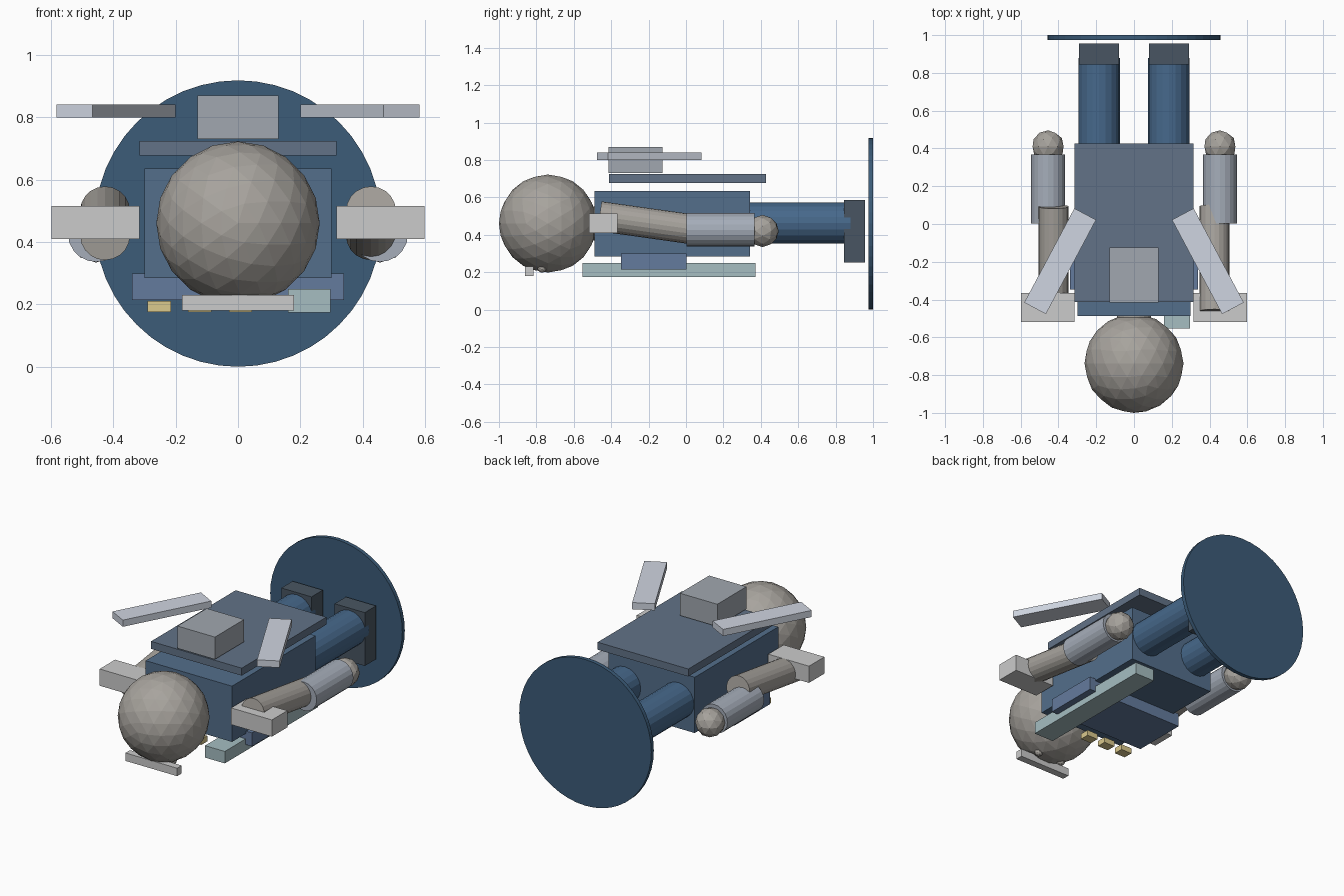
import bpy
from math import radians, pi
from mathutils import Matrix

if "Cube" in bpy.data.objects:
    bpy.data.objects.remove(bpy.data.objects["Cube"])


def mat(name, r, g, b):
    m = bpy.data.materials.new(name)
    m.diffuse_color = (*[(c / 255) ** 2.2 for c in (r, g, b)], 1)
    m.use_nodes = True
    m.node_tree.nodes["Principled BSDF"].inputs["Base Color"].default_value = m.diffuse_color
    return m


NAVY = mat("navy", 62, 92, 120)
LEG = mat("leg_blue", 72, 104, 138)
BOOT = mat("boot_slate", 74, 86, 98)
SUIT = mat("suit_blue", 84, 110, 138)
CAPE = mat("cape_blue", 98, 114, 134)
PLATE = mat("plate_blue", 100, 122, 156)
STEEL = mat("steel", 164, 172, 184)
PALE = mat("pale_steel", 206, 212, 224)
PACK = mat("pack_grey", 160, 166, 174)
SKIN = mat("warm_grey", 166, 162, 156)
TEAL = mat("teal", 164, 188, 192)
GOLD = mat("gold", 218, 200, 140)


def finish(name, material):
    ob = bpy.context.object
    ob.name = name
    if material:
        ob.data.materials.append(material)
    return ob


def box(name, center, size, material=None, turn=0):
    bpy.ops.mesh.primitive_cube_add(size=1, location=center)
    ob = finish(name, material)
    ob.data.transform(Matrix.Diagonal((*size, 1)))
    ob.rotation_euler.z = turn
    return ob


def tube(name, center, radius, length, material=None, sides=20, tilt=0):
    # cylinder lying along y, optionally tilted about x
    bpy.ops.mesh.primitive_cylinder_add(vertices=sides, radius=radius, depth=length,
                                        location=center, rotation=(pi / 2 + tilt, 0, 0))
    return finish(name, material)


def ball(name, center, radius, detail, material=None):
    bpy.ops.mesh.primitive_ico_sphere_add(subdivisions=detail, radius=radius,
                                          location=center, rotation=(pi / 2, 0, 0))
    return finish(name, material)


# Base disc behind the feet
tube("base_disc", (0, 0.9875, 0.459), 0.459, 0.025, NAVY, 48)

# Body and head
box("torso", (0, -0.073, 0.46), (0.60, 0.83, 0.35), SUIT)
tube("neck", (0, -0.48, 0.46), 0.09, 0.06, SKIN)
ball("head", (0, -0.738, 0.46), 0.262, 3, SKIN)
box("mouth_guard", (0, -0.838, 0.205), (0.36, 0.045, 0.05))

# Chest panel, long blade and buttons on the underside
box("chest_panel", (0, -0.172, 0.256), (0.68, 0.35, 0.085), PLATE)
box("blade", (0.228, -0.092, 0.212), (0.137, 0.925, 0.075), TEAL)
for i in range(3):
    box(f"button_{i + 1}", (-0.252 + 0.13 * i, -0.40, 0.193), (0.075, 0.06, 0.035), GOLD)

# Back panel and pack
box("back_panel", (0, 0.007, 0.7), (0.63, 0.84, 0.047), CAPE)
box("back_pack", (0, -0.27, 0.80), (0.26, 0.29, 0.14), PACK)

# Mirrored limbs
for side, s in (("right", 1), ("left", -1)):
    tube(f"{side}_leg", (0.185 * s, 0.60, 0.462), 0.11, 0.56, LEG)
    box(f"{side}_foot", (0.185 * s, 0.90, 0.418), (0.21, 0.112, 0.335), BOOT)
    box(f"{side}_shoulder", (0.457 * s, -0.442, 0.462), (0.283, 0.153, 0.105))
    # the two upper arms tilt opposite ways
    tube(f"{side}_upper_arm", (0.426 * s, -0.185, 0.46), 0.08, 0.56, SKIN,
         tilt=-radians(8) * s)
    tube(f"{side}_forearm", (0.455 * s, 0.185, 0.426), 0.09, 0.365, STEEL)
    ball(f"{side}_hand", (0.455 * s, 0.41, 0.42), 0.086, 2, SKIN)
    ball(f"{side}_eye", (0.085 * s, -0.77, 0.222), 0.025, 2, SKIN)
    box(f"{side}_wing", (0.391 * s, -0.197, 0.82), (0.13, 0.565, 0.042), PALE,
        turn=radians(28) * s)
